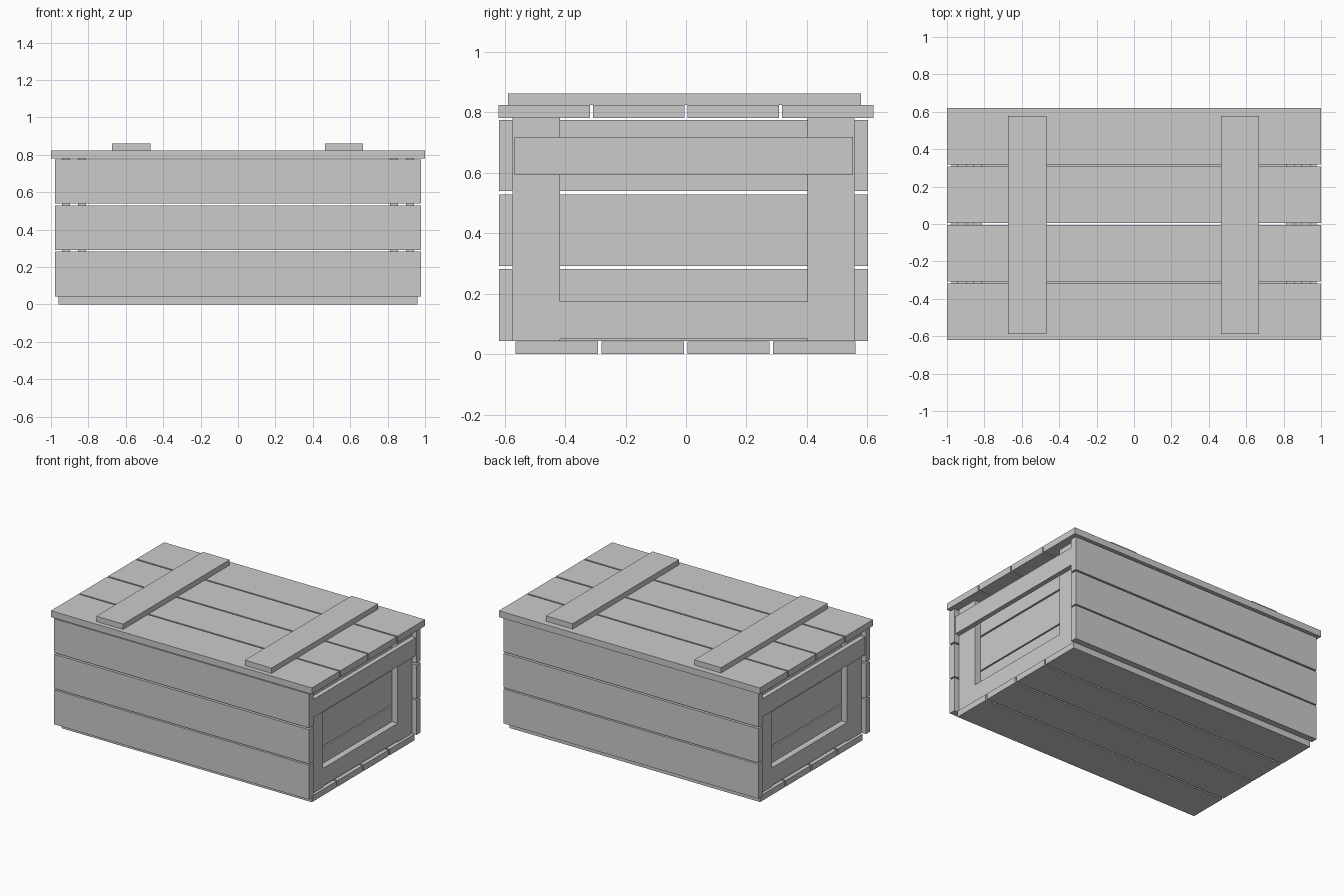
import bpy

if "Cube" in bpy.data.objects:
    bpy.data.objects.remove(bpy.data.objects["Cube"])


def board(name, x, y, z):
    """Box board given its (min, max) range on each axis."""
    bpy.ops.mesh.primitive_cube_add(
        size=1, location=[(a + b) / 2 for a, b in (x, y, z)])
    ob = bpy.context.object
    ob.name = name
    ob.scale = [b - a for a, b in (x, y, z)]
    bpy.ops.object.transform_apply(location=False, rotation=False, scale=True)
    return ob


def end_board(name, x, y, z):
    """The same board at the right and left ends of the crate."""
    board("right_" + name, x, y, z)
    board("left_" + name, (-x[1], -x[0]), y, z)


FRONT_IN, BACK_IN = -0.573, 0.557
ROWS = [(0.043, 0.282), (0.291, 0.528), (0.539, 0.774)]
POSTS = {"front_post": (FRONT_IN, -0.417), "back_post": (0.402, BACK_IN)}

# floor planks
for i in range(4):
    y = -0.563 + i * 0.2838
    board(f"floor_plank_{i}", (-0.96, 0.96), (y, y + 0.272), (0, 0.042))

# lid planks
for i in range(4):
    y = -0.62 + i * 0.3127
    board(f"lid_plank_{i}", (-1, 1), (y, y + 0.302), (0.78, 0.824))

# lid battens
for name, x in (("left", -0.674), ("right", 0.464)):
    board(name + "_lid_batten", (x, x + 0.205), (-0.588, 0.578), (0.824, 0.861))

# wall planks on all four sides
for i, z in enumerate(ROWS):
    board(f"front_plank_{i}", (-0.978, 0.978), (-0.618, FRONT_IN), z)
    board(f"back_plank_{i}", (-0.978, 0.978), (BACK_IN, 0.602), z)
    end_board(f"end_plank_{i}", (0.855, 0.898), (FRONT_IN, BACK_IN), z)

# corner posts and lower rails on both faces of each end wall
for layer, x in (("outer", (0.898, 0.942)), ("inner", (0.812, 0.855))):
    for name, y in POSTS.items():
        end_board(f"{layer}_{name}", x, y, (0.043, 0.78))
    end_board(f"{layer}_lower_rail", x, (-0.417, 0.402), (0.05, 0.173))

# carrying bars across the posts
end_board("carrying_bar", (0.942, 0.975), (-0.567, 0.553), (0.593, 0.717))
